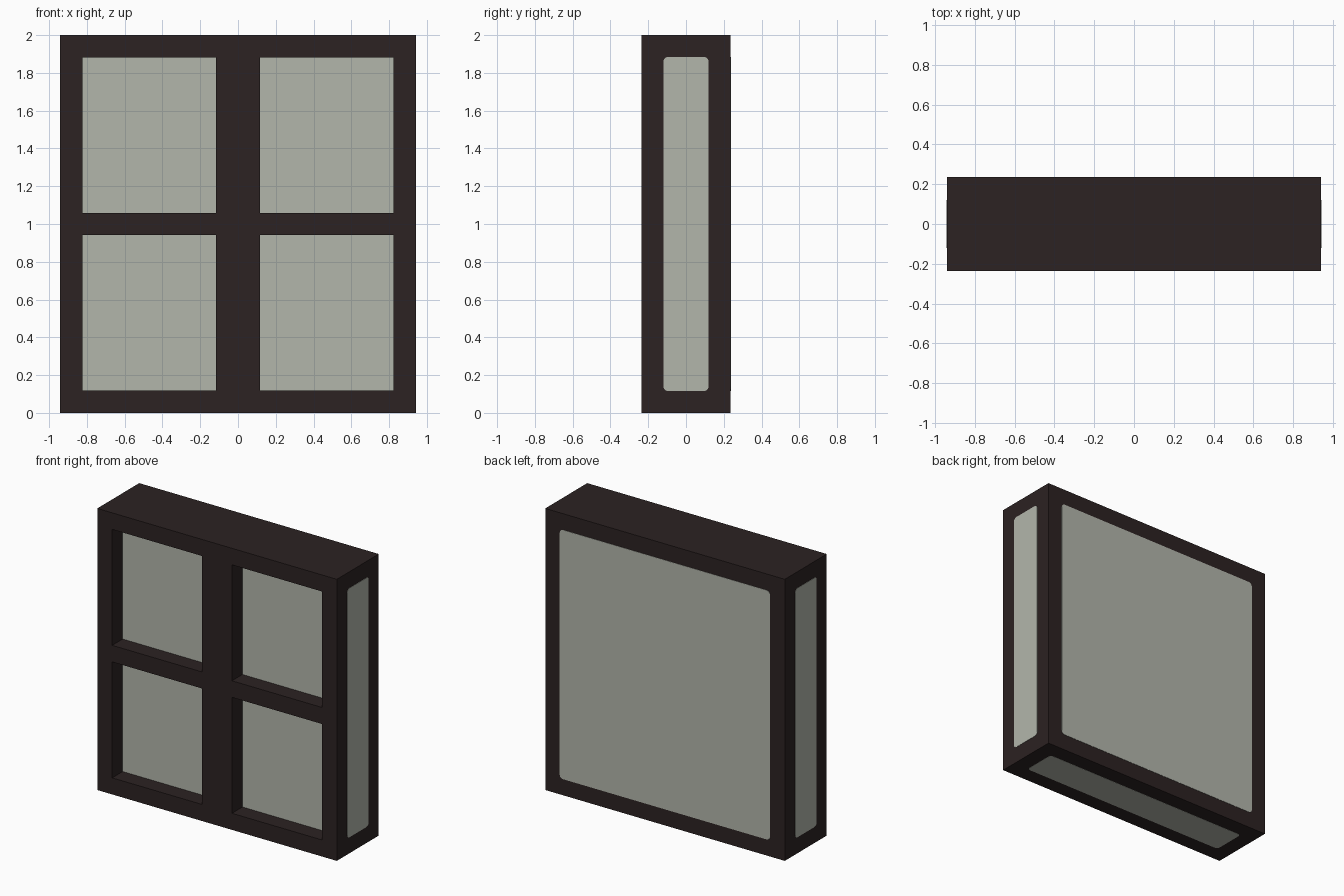
import bpy, bmesh, math
from mathutils import Vector

if "Cube" in bpy.data.objects:
    bpy.data.objects.remove(bpy.data.objects["Cube"])

U = 2 / 17                       # the model sits on a 16 x 4 x 17 module
W, D, H = 8 * U, 2 * U, 17 * U   # half width, half depth, height


def material(name, rgb):
    m = bpy.data.materials.new(name)
    m.diffuse_color = (*rgb, 1)
    m.use_nodes = True
    m.node_tree.nodes["Principled BSDF"].inputs["Base Color"].default_value = m.diffuse_color
    return m


DARK = material("dark wood", (0.025, 0.016, 0.016))
PALE = material("pale panel", (0.450, 0.468, 0.410))


def finish(bm, name, mats):
    bmesh.ops.recalc_face_normals(bm, faces=bm.faces)
    me = bpy.data.meshes.new(name)
    bm.to_mesh(me)
    bm.free()
    for m in mats:
        me.materials.append(m)
    ob = bpy.data.objects.new(name, me)
    bpy.context.collection.objects.link(ob)
    return ob


# Case: solid block whose front is cut into four recessed compartments
bm = bmesh.new()
bmesh.ops.create_cube(bm, size=1)
for v in bm.verts:
    v.co = Vector((v.co.x * 2 * W, v.co.y * 2 * D, (v.co.z + 0.5) * H))

cuts = [((x * U, 0, 0), (1, 0, 0)) for x in (-7, -1, 1, 7)]
cuts += [((0, 0, z * U), (0, 0, 1)) for z in (1, 8, 9, 16)]
for co, no in cuts:
    bm.normal_update()
    front = [f for f in bm.faces if f.normal.y < -0.5]
    geom = front + list({e for f in front for e in f.edges})
    geom += list({v for f in front for v in f.verts})
    bmesh.ops.bisect_plane(bm, geom=geom, plane_co=co, plane_no=no)

bm.normal_update()
panes = []
for f in bm.faces:
    c = f.calc_center_median()
    z = c.z / U
    if f.normal.y < -0.5 and U < abs(c.x) < 7 * U and (1 < z < 8 or 9 < z < 16):
        panes.append(f)
for f in bmesh.ops.extrude_discrete_faces(bm, faces=panes)["faces"]:
    bmesh.ops.translate(bm, verts=list(f.verts), vec=(0, U, 0))
    f.material_index = 1
finish(bm, "case", [DARK, PALE])


# Thin rounded panels lying on the back, sides and underside
def panel(name, centre, u, v, n, half_u, half_v, r=0.025, thick=0.002):
    centre, u, v, n = map(Vector, (centre, u, v, n))
    bm = bmesh.new()
    ring = []
    for i, (su, sv) in enumerate(((1, 1), (-1, 1), (-1, -1), (1, -1))):
        for k in range(4):
            a = math.radians(90 * i + 30 * k)
            pu = su * (half_u - r) + r * math.cos(a)
            pv = sv * (half_v - r) + r * math.sin(a)
            ring.append(bm.verts.new(centre + u * pu + v * pv - n * thick))
    face = bm.faces.new(ring)
    ext = bmesh.ops.extrude_face_region(bm, geom=[face], use_keep_orig=True)["geom"]
    bmesh.ops.translate(bm, vec=n * 2 * thick,
                        verts=[g for g in ext if isinstance(g, bmesh.types.BMVert)])
    return finish(bm, name, [PALE])


INSET = 0.115
X, Y, Z = (1, 0, 0), (0, 1, 0), (0, 0, 1)
panel("back_panel", (0, D, H / 2), X, Z, Y, W - INSET, H / 2 - INSET)
for side, s in (("left", -1), ("right", 1)):
    panel(side + "_panel", (s * W, 0, H / 2), Y, Z, (s, 0, 0), D - INSET, H / 2 - INSET)
# the underside plate is raised so it stays on z = 0
panel("bottom_panel", (0, 0, 0), X, Y, (0, 0, -1), W - INSET, D - INSET, thick=0.001)
